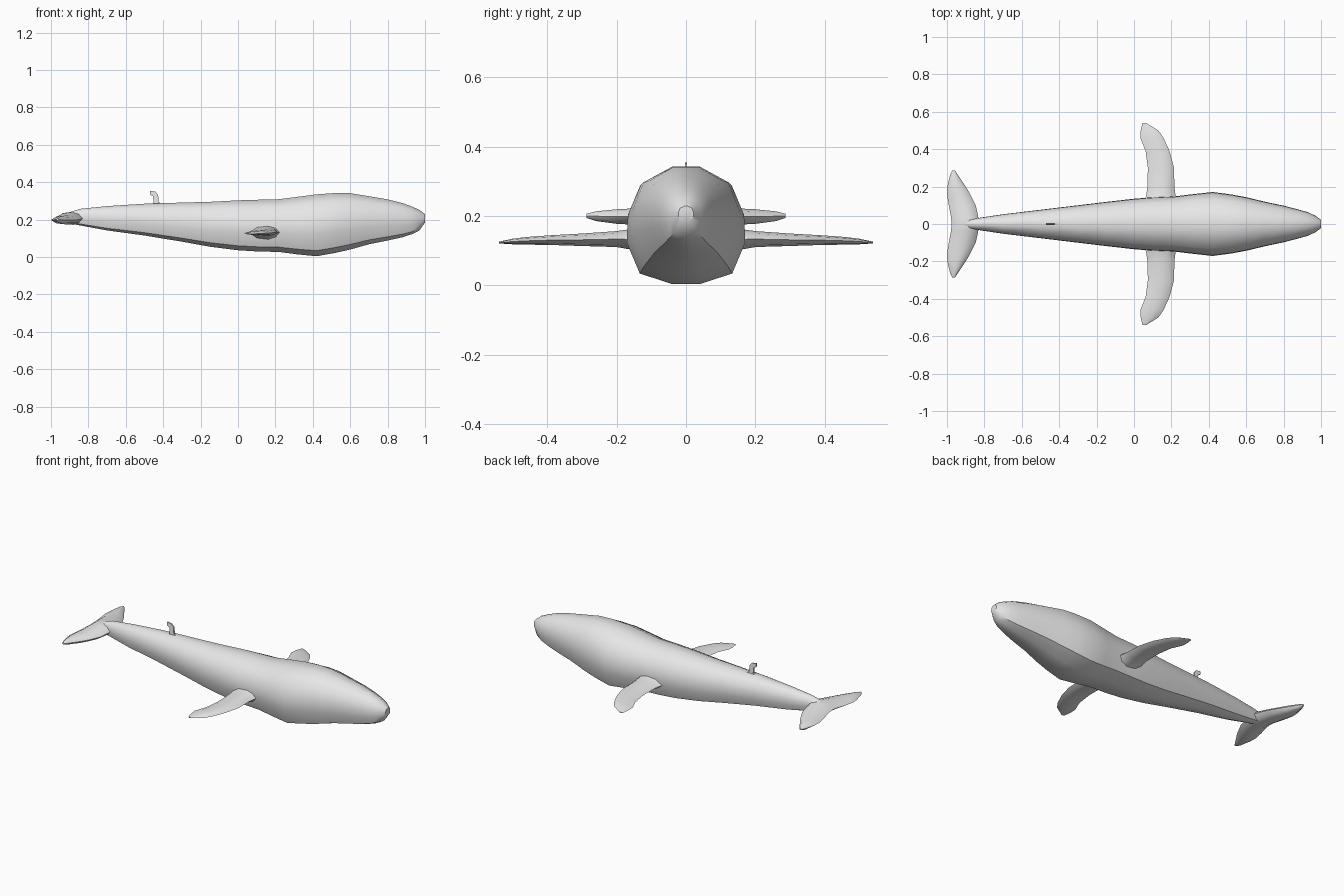
import bpy, bmesh, math

grey = bpy.data.materials.new("pale grey skin")
grey.diffuse_color = (0.8, 0.8, 0.8, 1)


def loft(name, rings, angle=50):
    """Skin a list of equal-length vertex rings and cap both ends."""
    bm = bmesh.new()
    loops = [[bm.verts.new(p) for p in ring] for ring in rings]
    n = len(loops[0])
    for a, b in zip(loops, loops[1:]):
        for i in range(n):
            j = (i + 1) % n
            bm.faces.new((a[i], a[j], b[j], b[i]))
    bm.faces.new(loops[0])
    bm.faces.new(loops[-1])
    bmesh.ops.recalc_face_normals(bm, faces=bm.faces)
    mesh = bpy.data.meshes.new(name)
    bm.to_mesh(mesh)
    bm.free()
    mesh.materials.append(grey)
    obj = bpy.data.objects.new(name, mesh)
    bpy.context.collection.objects.link(obj)
    bpy.ops.object.select_all(action='DESELECT')
    obj.select_set(True)
    bpy.context.view_layer.objects.active = obj
    bpy.ops.object.shade_smooth_by_angle(angle=math.radians(angle))
    return obj


# Body: twelve-sided section scaled at each station (x, bottom, top, half width)
half = [(0.25, 1), (0.77, 0.72), (0.98, 0.2), (1, -0.28), (0.78, -0.82), (0.25, -1)]
section = half + [(-y, z) for y, z in reversed(half)]
stations = [
    (-0.95, 0.195, 0.215, 0.02), (-0.90, 0.18, 0.24, 0.026),
    (-0.84, 0.168, 0.258, 0.031), (-0.70, 0.142, 0.272, 0.052),
    (-0.50, 0.115, 0.285, 0.076), (-0.30, 0.082, 0.291, 0.100),
    (-0.15, 0.055, 0.295, 0.118), (0.0, 0.036, 0.303, 0.135),
    (0.10, 0.030, 0.306, 0.143), (0.22, 0.027, 0.309, 0.148),
    (0.32, 0.014, 0.322, 0.160), (0.42, 0.004, 0.335, 0.171),
    (0.52, 0.022, 0.342, 0.158), (0.60, 0.040, 0.341, 0.143),
    (0.70, 0.068, 0.325, 0.119), (0.80, 0.088, 0.308, 0.098),
    (0.88, 0.106, 0.288, 0.077), (0.93, 0.122, 0.270, 0.063),
    (0.97, 0.142, 0.252, 0.044), (1.0, 0.185, 0.228, 0.022),
]
loft("body", [[(x, y * w, (lo + hi) / 2 + z * (hi - lo) / 2) for y, z in section]
              for x, lo, hi, w in stations], 40)

# Thin blade section from trailing (0) to leading (1) edge
blade = [(0, 0), (0.25, 0.8), (0.6, 1), (0.85, 0.7), (1, 0),
         (0.85, -0.7), (0.6, -1), (0.25, -0.8)]


def blade_ring(y, trail, lead, z, thick):
    return [(trail + u * (lead - trail), y, z + v * thick / 2) for u, v in blade]


# Side flippers: (y, trailing x, leading x, z, thickness)
flipper = [(0.09, 0.04, 0.25, 0.130, 0.10), (0.15, 0.065, 0.222, 0.132, 0.062),
           (0.20, 0.072, 0.216, 0.133, 0.046), (0.30, 0.074, 0.214, 0.131, 0.036),
           (0.39, 0.062, 0.190, 0.130, 0.028), (0.46, 0.034, 0.158, 0.128, 0.022),
           (0.50, 0.036, 0.130, 0.126, 0.016), (0.54, 0.045, 0.065, 0.123, 0.005)]
for side, label in ((1, "left"), (-1, "right")):
    loft(label + "_flipper", [blade_ring(side * y, *r) for y, *r in flipper])

# Tail fluke: one blade mirrored about the centre line
fluke = [(0.0, -0.975, -0.82, 0.207, 0.07), (0.035, -0.978, -0.832, 0.206, 0.064),
         (0.10, -0.990, -0.846, 0.200, 0.052), (0.16, -1.0, -0.876, 0.198, 0.046),
         (0.20, -0.998, -0.900, 0.198, 0.042), (0.26, -0.984, -0.940, 0.199, 0.028),
         (0.287, -0.972, -0.958, 0.200, 0.012)]
mirrored = [(-y, *r) for y, *r in reversed(fluke[1:])] + fluke
loft("tail_fluke", [blade_ring(*r) for r in mirrored])

# Small dorsal fin: side profile with a slight taper in thickness
fin = [(-0.475, 0.270), (-0.452, 0.290), (-0.454, 0.325), (-0.471, 0.334),
       (-0.470, 0.354), (-0.442, 0.350), (-0.427, 0.332), (-0.424, 0.292), (-0.35, 0.275)]
loft("dorsal_fin", [[(x, s * (0.003 + (0.355 - z) * 0.05), z) for x, z in fin]
                    for s in (-1, 1)], 35)
